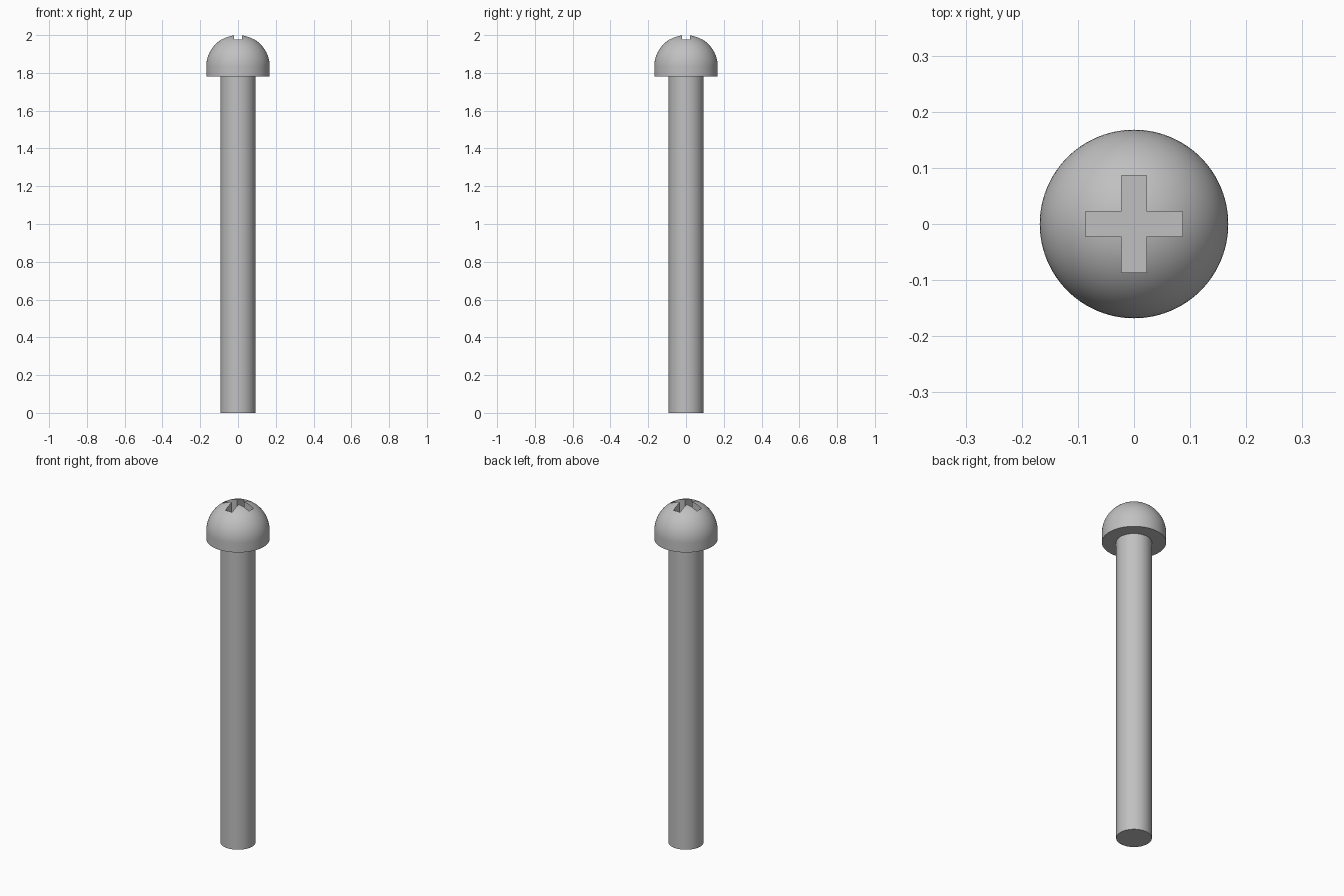
import bpy, bmesh, math
from mathutils import Matrix, Vector

cube = bpy.data.objects.get("Cube")
if cube:
    bpy.data.objects.remove(cube, do_unlink=True)

SEGMENTS = 96
HEAD_R, SHAFT_R = 0.168, 0.093
HEAD_BOTTOM, DOME_BASE = 1.78, 1.833
SLOT_LENGTH, SLOT_WIDTH, SLOT_FLOOR = 0.173, 0.044, 1.91

steel = bpy.data.materials.new("grey steel")
steel.use_nodes = True
colour = (0.53, 0.53, 0.53, 1)
steel.diffuse_color = colour
steel.node_tree.nodes["Principled BSDF"].inputs["Base Color"].default_value = colour


def new_object(name, bm):
    bmesh.ops.recalc_face_normals(bm, faces=bm.faces)
    mesh = bpy.data.meshes.new(name)
    bm.to_mesh(mesh)
    bm.free()
    mesh.materials.append(steel)
    obj = bpy.data.objects.new(name, mesh)
    bpy.context.collection.objects.link(obj)
    return obj


def lathe(name, profile):
    """Spin an (r, z) profile around the vertical axis."""
    bm = bmesh.new()
    verts = [bm.verts.new((r, 0, z)) for r, z in profile]
    edges = [bm.edges.new(pair) for pair in zip(verts, verts[1:])]
    bmesh.ops.spin(bm, geom=verts + edges, cent=(0, 0, 0), axis=(0, 0, 1),
                   angle=math.tau, steps=SEGMENTS)
    bmesh.ops.remove_doubles(bm, verts=bm.verts, dist=1e-5)
    return new_object(name, bm)


def smooth(obj):
    bpy.ops.object.select_all(action="DESELECT")
    obj.select_set(True)
    bpy.context.view_layer.objects.active = obj
    bpy.ops.object.shade_smooth_by_angle(angle=math.radians(30))


# Straight shaft
shaft = lathe("shaft", [(0, 0), (SHAFT_R, 0), (SHAFT_R, HEAD_BOTTOM), (0, HEAD_BOTTOM)])

# Domed head: short straight rim under a hemisphere
STEPS = 24
dome = [(HEAD_R * math.cos(a), DOME_BASE + HEAD_R * math.sin(a))
        for a in (math.pi / 2 * i / STEPS for i in range(STEPS))]
head = lathe("head", [(0, HEAD_BOTTOM), (HEAD_R, HEAD_BOTTOM)] + dome
             + [(0, DOME_BASE + HEAD_R)])

# Cross recess: two crossing slots cut from the head
bpy.context.view_layer.objects.active = head
for name, size in (("slot_x", (SLOT_LENGTH, SLOT_WIDTH)), ("slot_y", (SLOT_WIDTH, SLOT_LENGTH))):
    bm = bmesh.new()
    bmesh.ops.create_cube(bm, size=1, matrix=Matrix.Translation((0, 0, SLOT_FLOOR + 0.1))
                          @ Matrix.Diagonal(Vector((*size, 0.2, 1))))
    cutter = new_object(name, bm)
    cutter.hide_render = True
    cut = head.modifiers.new(name, "BOOLEAN")
    cut.operation = "DIFFERENCE"
    cut.solver = "EXACT"
    cut.object = cutter
    bpy.ops.object.modifier_apply(modifier=cut.name)
    bpy.data.objects.remove(cutter, do_unlink=True)

for part in (shaft, head):
    smooth(part)
